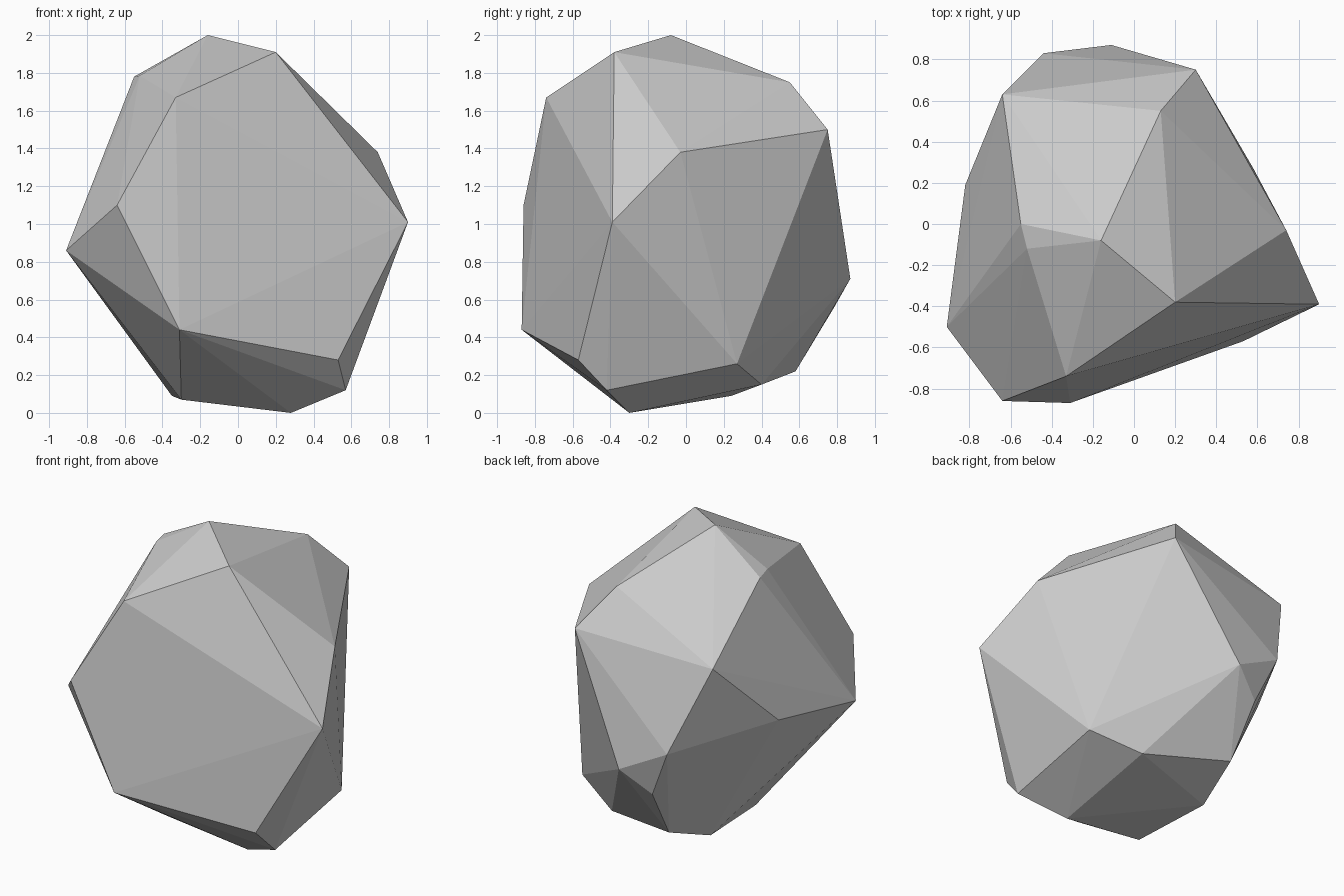
import bpy
import bmesh
from mathutils import Vector

# Remove the default cube only
default_cube = bpy.data.objects.get("Cube")
if default_cube:
    bpy.data.objects.remove(default_cube, do_unlink=True)


def flat_material(name, colour):
    material = bpy.data.materials.new(name)
    material.use_nodes = True
    material.diffuse_color = colour
    shader = material.node_tree.nodes["Principled BSDF"]
    shader.inputs["Base Color"].default_value = colour
    shader.inputs["Roughness"].default_value = 0.9
    return material


def hull_object(name, corners, material):
    """Wrap a faceted convex skin around a handful of corner points."""
    bm = bmesh.new()
    for corner in corners:
        bm.verts.new(Vector(corner))
    hull = bmesh.ops.convex_hull(bm, input=bm.verts[:])
    unused = {v for v in hull["geom_interior"] + hull["geom_unused"]
              if isinstance(v, bmesh.types.BMVert)}
    bmesh.ops.delete(bm, geom=list(unused), context='VERTS')
    bmesh.ops.recalc_face_normals(bm, faces=bm.faces[:])
    for face in bm.faces:
        face.smooth = False
    mesh = bpy.data.meshes.new(name)
    bm.to_mesh(mesh)
    bm.free()
    mesh.materials.append(material)
    rock = bpy.data.objects.new(name, mesh)
    bpy.context.collection.objects.link(rock)
    return rock


# Chipped crown around the peak
crown = [
    (-.16, -.08, 2), (.2, -.38, 1.91), (-.55, 0, 1.78), (-.52, -.12, 1.785),
    (-.33, -.74, 1.67), (.13, .55, 1.75), (.3, .75, 1.5), (-.64, .63, 1.43),
]

# Widest ring of corners around the middle
girth = [
    (.74, -.03, 1.38), (.9, -.39, 1.01), (-.64, -.86, 1.1), (-.91, -.5, .86),
    (-.82, .19, .97), (-.44, .83, .88), (-.11, .87, .71), (-.3, .785, .56),
]

# Tapered foot that the boulder rests on
foot = [
    (-.31, -.87, .44), (.53, -.57, .28), (.57, -.42, .12), (.28, -.3, 0),
    (-.3, -.31, .07), (-.35, .24, .09), (-.28, .58, .22), (.27, .4, .15),
    (.58, .27, .26),
]

stone_grey = flat_material("stone_grey", (.6, .6, .6, 1))
hull_object("boulder", crown + girth + foot, stone_grey)
